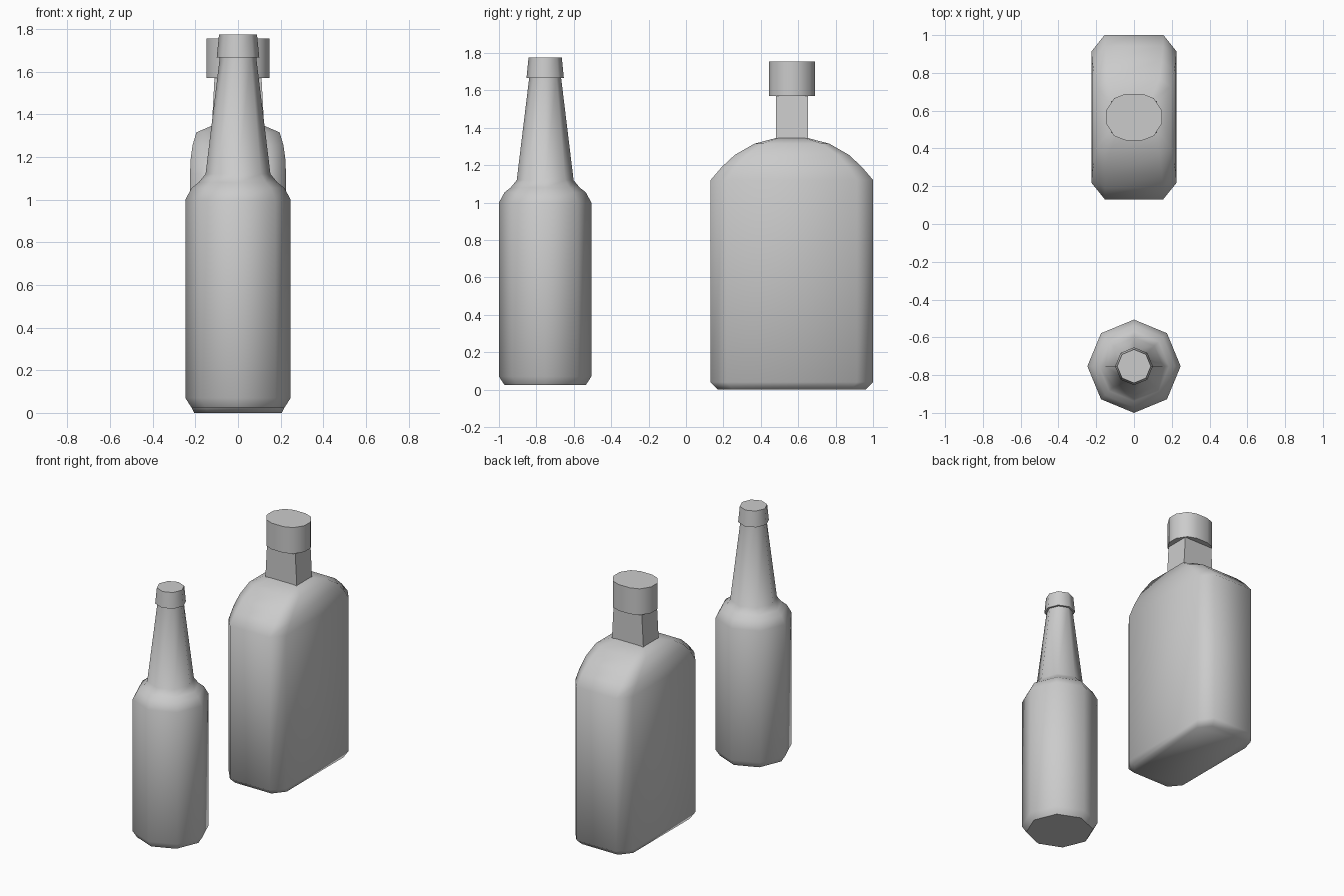
import bpy, bmesh
from math import cos, sin, pi, radians

if "Cube" in bpy.data.objects:
    bpy.data.objects.remove(bpy.data.objects["Cube"])

grey = bpy.data.materials.new("plain grey")
grey.use_nodes = True
grey.diffuse_color = (0.6, 0.6, 0.6, 1)
grey.node_tree.nodes["Principled BSDF"].inputs["Base Color"].default_value = (0.6, 0.6, 0.6, 1)


def loft(name, sections, y, smooth_angle):
    """Skin a stack of (z, outline) sections and cap both ends."""
    bm = bmesh.new()
    rings = [[bm.verts.new((px, py, z)) for px, py in outline] for z, outline in sections]
    n = len(rings[0])
    for low, high in zip(rings, rings[1:]):
        for i in range(n):
            j = (i + 1) % n
            bm.faces.new((low[i], low[j], high[j], high[i]))
    bm.faces.new(rings[0][::-1])
    bm.faces.new(rings[-1])
    bmesh.ops.recalc_face_normals(bm, faces=bm.faces[:])
    mesh = bpy.data.meshes.new(name)
    bm.to_mesh(mesh)
    bm.free()
    mesh.materials.append(grey)
    obj = bpy.data.objects.new(name, mesh)
    bpy.context.collection.objects.link(obj)
    obj.location.y = y
    bpy.ops.object.select_all(action="DESELECT")
    bpy.context.view_layer.objects.active = obj
    obj.select_set(True)
    bpy.ops.object.shade_smooth_by_angle(angle=radians(smooth_angle))
    return obj


def octagon(r):
    return [(r * cos(i * pi / 4), r * sin(i * pi / 4)) for i in range(8)]


def mirrored(quarter):
    """Complete an outline from its +x +y quarter, listed anticlockwise."""
    half = quarter + [(-x, y) for x, y in reversed(quarter)]
    return half + [(-x, -y) for x, y in half]


def chamfered(hx, hy):
    return mirrored([(hx, hy * 0.8), (hx * 0.69, hy)])


# Round bottle: body, shoulder, tapering neck
ROUND_Y = -0.753
body = [(0.025, 0.218), (0.07, 0.247), (1.0, 0.247), (1.055, 0.217),
        (1.08, 0.185), (1.12, 0.152), (1.67, 0.085)]
loft("round_bottle", [(z, octagon(r)) for z, r in body], ROUND_Y, 50)

# Lip of the round bottle
loft("round_bottle_lip", [(1.665, octagon(0.1)), (1.775, octagon(0.089))], ROUND_Y, 50)

# Flask: chamfered block with an arched shoulder
FLASK_Y = 0.566
flask = [(0.0, 0.205, 0.395), (0.04, 0.225, 0.435), (1.12, 0.225, 0.435),
         (1.19, 0.222, 0.375), (1.255, 0.213, 0.305), (1.315, 0.195, 0.2),
         (1.345, 0.125, 0.085)]
loft("flask_body", [(z, chamfered(hx, hy)) for z, hx, hy in flask], FLASK_Y, 65)

# Square flask neck
loft("flask_neck", [(1.335, mirrored([(0.123, 0.085)])),
                    (1.575, mirrored([(0.11, 0.085)]))], FLASK_Y, 30)

# Rounded flask stopper
stopper = mirrored([(0.147, 0.035), (0.105, 0.1), (0.045, 0.123)])
loft("flask_stopper", [(1.57, stopper), (1.755, stopper)], FLASK_Y, 50)
